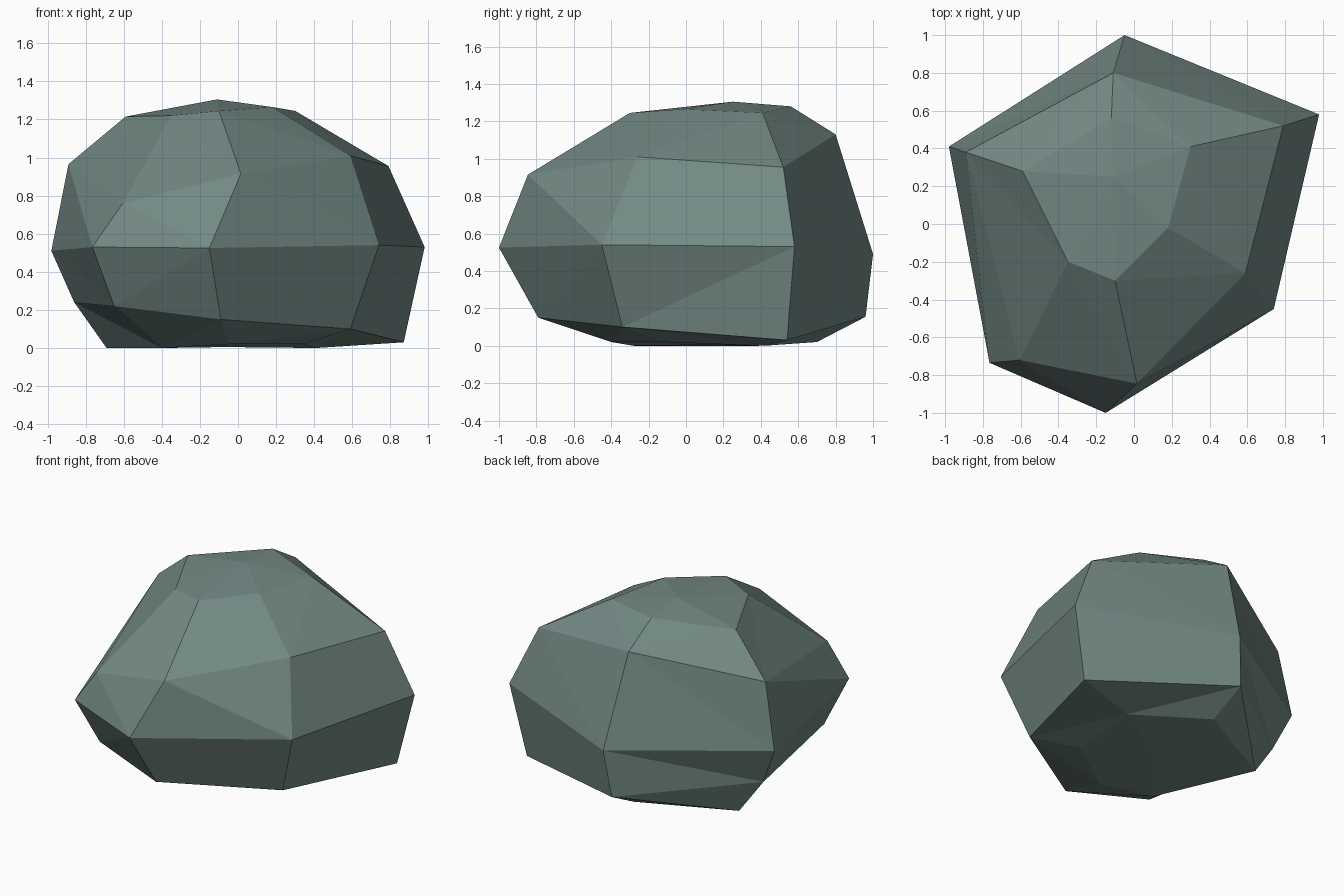
import bpy, bmesh

if "Cube" in bpy.data.objects:
    bpy.data.objects.remove(bpy.data.objects["Cube"])

# Rings of six points, bottom to top, each counter-clockwise from the left corner
rings = [
    # underside
    [(-.69, .39, 0), (-.40, -.28, 0), (-.05, -.40, .02), (.34, -.13, .02), (.41, .42, 0), (-.08, .70, .02)],
    # lower flank
    [(-.86, .36, .24), (-.65, -.62, .22), (-.09, -.79, .15), (.59, -.34, .10), (.87, .54, .03), (-.09, .96, .155)],
    # widest belt
    [(-.98, .41, .51), (-.765, -.735, .53), (-.15, -1.0, .525), (.74, -.45, .54), (.98, .58, .53), (-.05, 1.0, .49)],
    # shoulder
    [(-.89, .38, .965), (-.605, -.72, .76), (.015, -.845, .915), (.59, -.26, 1.01), (.79, .52, .955), (-.11, .80, 1.13)],
    # crown
    [(-.59, .28, 1.215), (-.35, -.20, 1.22), (-.10, -.30, 1.245), (.18, -.02, 1.265), (.30, .41, 1.245), (-.12, .56, 1.28)],
]

bm = bmesh.new()
loops = [[bm.verts.new(p) for p in ring] for ring in rings]
n = len(rings[0])

# Side facets between neighbouring rings
for low, high in zip(loops, loops[1:]):
    for i in range(n):
        j = (i + 1) % n
        bm.faces.new((low[i], low[j], high[j], high[i]))

# Cap fans at the peak and the underside
peak = bm.verts.new((-.11, .25, 1.305))
base = bm.verts.new((-.07, .15, .005))
for i in range(n):
    j = (i + 1) % n
    bm.faces.new((loops[-1][i], loops[-1][j], peak))
    bm.faces.new((loops[0][j], loops[0][i], base))

# Split the bent quads along their shorter diagonal for crisp facets
bmesh.ops.triangulate(bm, faces=bm.faces[:], quad_method='SHORT_EDGE')
bmesh.ops.recalc_face_normals(bm, faces=bm.faces[:])

mesh = bpy.data.meshes.new("boulder")
bm.to_mesh(mesh)
bm.free()

# Grey-green stone
stone = bpy.data.materials.new("grey_green_stone")
stone.diffuse_color = (.17, .25, .232, 1)
stone.use_nodes = True
stone.node_tree.nodes["Principled BSDF"].inputs["Base Color"].default_value = stone.diffuse_color
mesh.materials.append(stone)

boulder = bpy.data.objects.new("boulder", mesh)
bpy.context.collection.objects.link(boulder)
